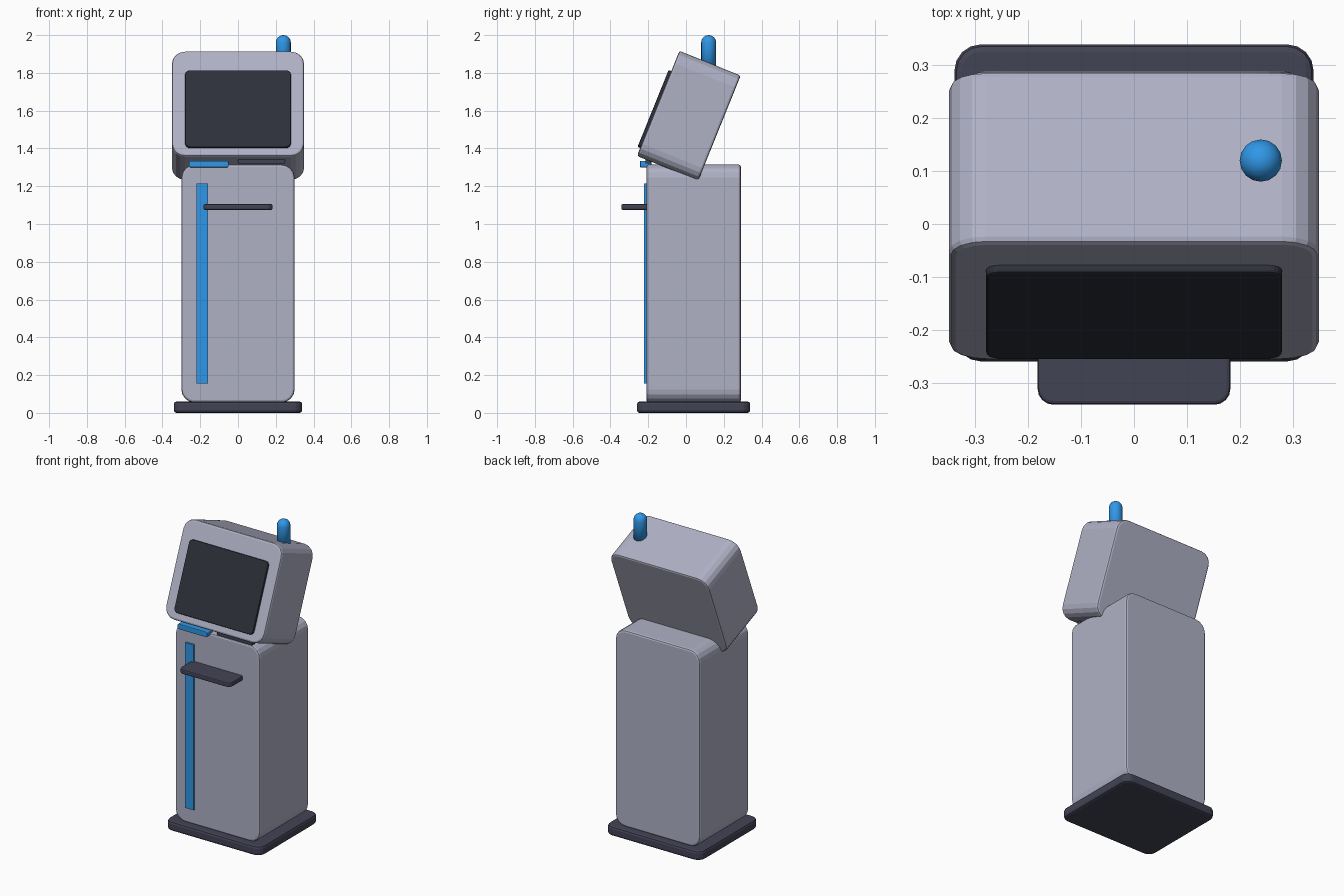
import bpy
import bmesh
from math import radians
from mathutils import Matrix, Vector

cube = bpy.data.objects.get("Cube")
if cube:
    bpy.data.objects.remove(cube, do_unlink=True)


def material(name, rgb):
    mat = bpy.data.materials.new(name)
    mat.use_nodes = True
    color = (*rgb, 1)
    mat.diffuse_color = color
    mat.node_tree.nodes["Principled BSDF"].inputs["Base Color"].default_value = color
    return mat


shell = material("shell_grey", (0.43, 0.44, 0.56))
dark = material("dark_trim", (0.055, 0.056, 0.09))
glass = material("screen_glass", (0.027, 0.03, 0.043))
blue = material("accent_blue", (0.03, 0.31, 0.8))


def finish(name, bm, mat, loc, smooth=False):
    bmesh.ops.recalc_face_normals(bm, faces=bm.faces)
    for face in bm.faces:
        face.smooth = smooth
    mesh = bpy.data.meshes.new(name)
    bm.to_mesh(mesh)
    bm.free()
    mesh.materials.append(mat)
    obj = bpy.data.objects.new(name, mesh)
    obj.location = loc
    bpy.context.collection.objects.link(obj)
    return obj


def rounded_box(name, size, loc, mat, axis="Z", radius=0, rim=0):
    """Box with corners rounded around one axis and a fine bevel on both end rims."""
    bm = bmesh.new()
    bmesh.ops.create_cube(bm, size=1, matrix=Matrix.Diagonal((*size, 1)))
    a = "XYZ".index(axis)
    if radius:
        edges = [e for e in bm.edges
                 if abs((e.verts[0].co - e.verts[1].co)[a]) > size[a] / 2]
        bmesh.ops.bevel(bm, geom=edges, offset=radius, segments=4,
                        profile=0.5, affect="EDGES")
    if rim:
        bm.normal_update()
        edges = [e for e in bm.edges
                 if sum(abs(f.normal[a]) > 0.9 for f in e.link_faces) == 1]
        bmesh.ops.bevel(bm, geom=edges, offset=rim, segments=2,
                        profile=0.5, affect="EDGES")
    return finish(name, bm, mat, loc)


# Pedestal
rounded_box("base_plate", (0.68, 0.6, 0.06), (0, 0.04, 0.03), dark, "Z", 0.05, 0.014)
rounded_box("body", (0.6, 0.5, 1.26), (0, 0.04, 0.685), shell, "Y", 0.07, 0.012)

# Tilted head with its screen
tilt = Matrix.Rotation(radians(-22), 4, "X")
center = Vector((0, 0.015, 1.573))
head = rounded_box("head", (0.7, 0.35, 0.6), center, shell, "Y", 0.07, 0.012)
screen = rounded_box("screen", (0.56, 0.03, 0.44),
                     center + tilt @ Vector((0, -0.175, -0.035)),
                     glass, "Y", 0.025, 0.006)
for part in (head, screen):
    part.rotation_euler = tilt.to_euler()

# Front fittings
rounded_box("accent_strip", (0.06, 0.02, 1.06), (-0.19, -0.212, 0.685), blue)
rounded_box("shelf", (0.365, 0.15, 0.03), (0, -0.267, 1.09), dark, "Z", 0.03, 0.007)
rounded_box("card_reader", (0.21, 0.06, 0.035), (-0.155, -0.213, 1.317), blue, "Y", 0.01, 0.004)
rounded_box("receipt_slot", (0.25, 0.03, 0.022), (0.125, -0.2, 1.33), dark)

# Domed status light
bm = bmesh.new()
bmesh.ops.create_uvsphere(bm, u_segments=16, v_segments=8, radius=0.04)
bmesh.ops.delete(bm, geom=[v for v in bm.verts if v.co.z < -0.001], context="VERTS")
rim_edges = [e for e in bm.edges if e.is_boundary]
new = bmesh.ops.extrude_edge_only(bm, edges=rim_edges)["geom"]
bmesh.ops.translate(bm, vec=(0, 0, -0.16),
                    verts=[g for g in new if isinstance(g, bmesh.types.BMVert)])
bmesh.ops.holes_fill(bm, edges=[e for e in bm.edges if e.is_boundary])
finish("status_light", bm, blue, (0.24, 0.12, 1.96), smooth=True)
